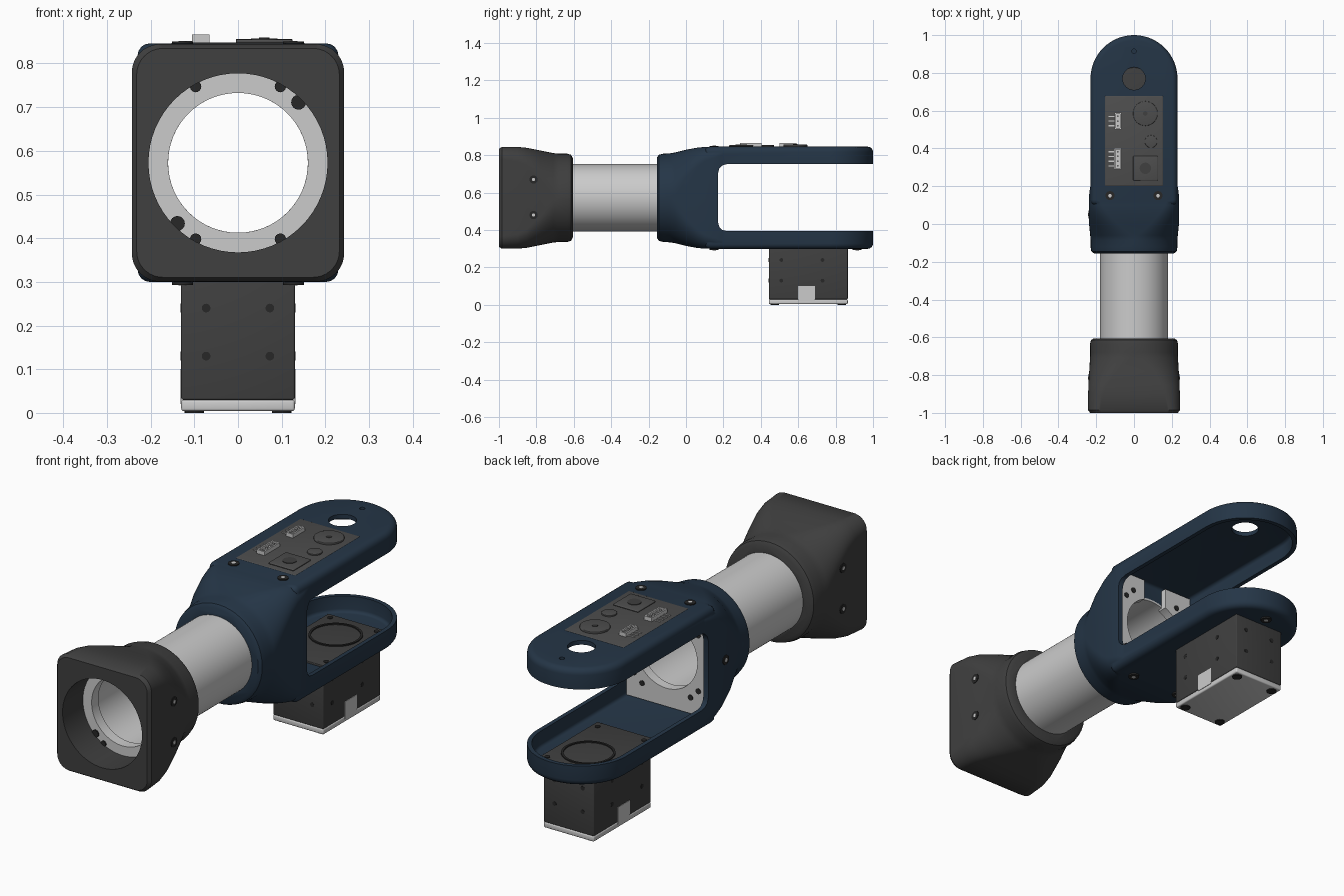
import bpy, bmesh, math
from math import pi, sin, cos

if "Cube" in bpy.data.objects:
    bpy.data.objects.remove(bpy.data.objects["Cube"])

ZC = 0.5725  # height of the tube axis


def material(name, c):
    m = bpy.data.materials.new(name)
    m.diffuse_color = (*c, 1)
    m.use_nodes = True
    m.node_tree.nodes["Principled BSDF"].inputs["Base Color"].default_value = m.diffuse_color
    return m


BLUE = material("navy", (0.018, 0.036, 0.062))
DARK = material("dark_grey", (0.05, 0.05, 0.05))
BLACK = material("black", (0.02, 0.02, 0.02))
PANEL = material("panel_grey", (0.075, 0.075, 0.075))


def finish(o, name, mat=None):
    o.name = name
    if mat:
        o.data.materials.append(mat)
    bpy.context.view_layer.objects.active = o
    for s in bpy.context.selected_objects:
        s.select_set(False)
    o.select_set(True)
    bpy.ops.object.shade_smooth_by_angle(angle=math.radians(35))
    return o


def apply_mod(o, kind, **kw):
    bpy.context.view_layer.objects.active = o
    m = o.modifiers.new("m", kind)
    for k, v in kw.items():
        setattr(m, k, v)
    bpy.ops.object.modifier_apply(modifier=m.name)


def bevel(o, w, seg=3):
    if w:
        apply_mod(o, 'BEVEL', width=w, segments=seg, limit_method='ANGLE', angle_limit=math.radians(50))
    return o


def combine(o, other, op='DIFFERENCE'):
    apply_mod(o, 'BOOLEAN', operation=op, object=other, solver='EXACT')
    bpy.data.objects.remove(other)


def box(x0, x1, y0, y1, z0, z1, w=0):
    bpy.ops.mesh.primitive_cube_add(size=1, location=((x0+x1)/2, (y0+y1)/2, (z0+z1)/2))
    o = bpy.context.object
    o.scale = (x1-x0, y1-y0, z1-z0)
    bpy.ops.object.transform_apply(location=False, rotation=False, scale=True)
    return bevel(o, w)


def cyl(axis, loc, r, length, seg=24, w=0):
    rot = {'X': (0, pi/2, 0), 'Y': (pi/2, 0, 0), 'Z': (0, 0, 0)}[axis]
    bpy.ops.mesh.primitive_cylinder_add(vertices=seg, radius=r, depth=length, location=loc, rotation=rot)
    return bevel(bpy.context.object, w)


def rings_to_mesh(rings):
    bm = bmesh.new()
    vs = [[bm.verts.new(p) for p in ring] for ring in rings]
    n = len(vs[0])
    for a, b in zip(vs, vs[1:]):
        for i in range(n):
            bm.faces.new((a[i], a[(i+1) % n], b[(i+1) % n], b[i]))
    bm.faces.new(vs[0])
    bm.faces.new(vs[-1])
    bmesh.ops.recalc_face_normals(bm, faces=bm.faces)
    me = bpy.data.meshes.new("mesh")
    bm.to_mesh(me)
    bm.free()
    o = bpy.data.objects.new("part", me)
    bpy.context.collection.objects.link(o)
    return o


def loft(sections, n=12):
    """Rounded-rectangle sections (y, half x, half z, corner radius)."""
    rings = []
    for y, hx, hz, r in sections:
        ring = []
        for k, (sx, sz) in enumerate(((1, 1), (-1, 1), (-1, -1), (1, -1))):
            for i in range(n + 1):
                a = (k + i / n) * pi / 2
                ring.append((sx*(hx-r) + r*cos(a), y, ZC + sz*(hz-r) + r*sin(a)))
        rings.append(ring)
    return rings_to_mesh(rings)


def stadium(hx, y0, z0, z1, w):
    """Block with a half-round far end centred on y = 0.77."""
    out = [(-hx, y0), (hx, y0)] + [(hx*cos(i*pi/32), 0.77 + hx*sin(i*pi/32)) for i in range(33)]
    return bevel(rings_to_mesh([[(x, y, z) for x, y in out] for z in (z0, z1)]), w, 4)


def screw(axis, loc, r=0.022):
    finish(cyl(axis, loc, r, 0.012), "screw_head", BLACK)
    finish(cyl(axis, loc, r*0.4, 0.014, 12), "screw_socket")


# Front cap: square mouth blending into a round collar
cap = loft([(-1, .232, .262, .06), (-.985, .243, .272, .065), (-.9, .243, .272, .08), (-.85, .241, .267, .1),
            (-.78, .237, .253, .15), (-.71, .233, .239, .215), (-.68, .232, .236, .231),
            (-.635, .233, .236, .232), (-.615, .228, .23, .227), (-.605, .212, .212, .211)])
combine(cap, cyl('Y', (0, -.95, ZC), .205, .3, 64))
combine(cap, cyl('Y', (0, -.8, ZC), .178, .6, 64))
finish(cap, "front_cap", DARK)
for s in (-1, 1):
    for z in (.48, .67):
        screw('X', (s*.236, -.815, z), .022)

# Tube with front flange
tube = cyl('Y', (0, -.36, ZC), .18, .96, 96)
combine(tube, cyl('Y', (0, -.36, ZC), .168, 1.2, 96))
finish(tube, "main_tube")
flange = cyl('Y', (0, -.825, ZC), .206, .05, 96)
combine(flange, cyl('Y', (0, -.8, ZC), .16, .3, 96))
finish(flange, "front_flange")
for x, z, r in ((.1, .18, .013), (-.1, .18, .013), (.1, -.18, .013), (-.1, -.18, .013),
                (.143, .143, .017), (-.143, -.143, .017)):
    finish(cyl('Y', (x*.97, -.85, ZC + z*.97), r, .01, 16), "flange_bolt", BLACK)

# Blue forked housing: neck plus two tray-like arms
fork = loft([(-.155, .212, .215, .211), (-.145, .226, .23, .225), (-.12, .23, .236, .229), (-.085, .23, .238, .228),
             (-.06, .232, .242, .215), (0, .238, .257, .15), (.06, .239, .268, .1), (.1, .239, .272, .075),
             (.15, .238, .2725, .06), (.19, .233, .272, .045), (.22, .224, .266, .04)])
combine(fork, stadium(.23, .1, .3, .846, .028), 'UNION')
combine(fork, stadium(.21, .12, .32, .826, .015))
combine(fork, box(-.4, .4, .172, 1.3, .395, .752, .045))
combine(fork, cyl('Y', (0, 0, ZC), .178, .6, 64))
combine(fork, cyl('Z', (0, .77, .82), .06, .2, 48))
combine(fork, cyl('Z', (0, .915, .82), .012, .2, 16))
finish(fork, "forked_housing", BLUE)
for x, y in ((-.127, .15), (.127, .15), (0, .915)):
    screw('Z', (x, y, .299), .024)
    if x:
        screw('Z', (x, y, .8445), .024)
screw('X', (-.236, .05, ZC))

# Pale mounting plate at the back of the tube
plate = box(-.205, .205, .1, .145, ZC-.245, ZC+.245)
combine(plate, cyl('Y', (0, .1, ZC), .16, .3, 64))
combine(plate, box(-.06, .06, 0, .3, .69, .9))
finish(plate, "rear_mount_plate")
for sx in (-1, 1):
    for sz in (-1, 1):
        for x, z in ((.165, .13), (.125, .17)):
            finish(cyl('Y', (sx*x, .145, ZC + sz*z), .013, .006, 16), "plate_bolt", BLACK)

# Motor hanging under the lower arm
finish(box(-.13, .13, .443, .865, .03, .305, .004), "motor_body", DARK)
finish(box(-.13, .13, .443, .865, .004, .03, .006), "motor_end_plate")
for s in (-1, 1):
    finish(box(s*.13-.002, s*.13+.002, .6, .69, .02, .1), "motor_side_tab")
    for z in (.13, .24):
        for y in (.51, .73):
            finish(cyl('X', (s*.13, y, z), .01, .003, 16), "motor_side_hole", BLACK)
        for y in (.443, .865):
            finish(cyl('Y', (s*.073, y, z), .01, .003, 16), "motor_face_hole", BLACK)
    for y in (.475, .833):
        finish(cyl('Z', (s*.1, y, .005), .022, .01), "motor_foot_screw", BLACK)

# Motor face inside the lower tray
finish(box(-.15, .15, .44, .88, .315, .329, .003), "motor_face", DARK)
ring = cyl('Z', (0, .72, .33), .115, .008, 48)
combine(ring, cyl('Z', (0, .72, .33), .105, .05, 48))
finish(ring, "motor_face_ring", BLACK)
for sx in (-1, 1):
    for y in (.48, .85):
        finish(cyl('Z', (sx*.12, y, .329), .012, .006, 16), "face_bolt", BLACK)

# Control panel on the upper arm
panel = box(-.155, .155, .2, .68, .826, .848)
finish(bevel(panel, .006), "control_panel", PANEL)
finish(cyl('Z', (.06, .585, .851), .065, .011, 48, .003), "round_button", PANEL)
finish(cyl('Z', (.06, .585, .857), .012, .004, 16), "round_button_hub", DARK)
finish(cyl('Z', (.09, .437, .85), .033, .008, 32, .002), "small_button", PANEL)
finish(box(-.005, .125, .23, .36, .846, .855, .005), "square_button", PANEL)
finish(cyl('Z', (.06, .295, .855), .03, .005, 24), "square_button_hub", DARK)
for y, w, l, n in ((.545, .036, .09, 3), (.345, .04, .115, 4)):
    sock = box(-.085-w/2, -.085+w/2, y-l/2, y+l/2, .84, .866)
    combine(sock, box(-.085-w/2+.007, -.085+w/2-.007, y-l/2+.007, y+l/2-.007, .852, .9))
    finish(sock, "panel_connector")
    for i in range(n):
        py = y + (i - (n-1)/2) * .025
        finish(box(-.089, -.081, py-.004, py+.004, .85, .864), "connector_pin")
        finish(box(-.135, -.103, py-.003, py+.003, .846, .851), "connector_leg")
